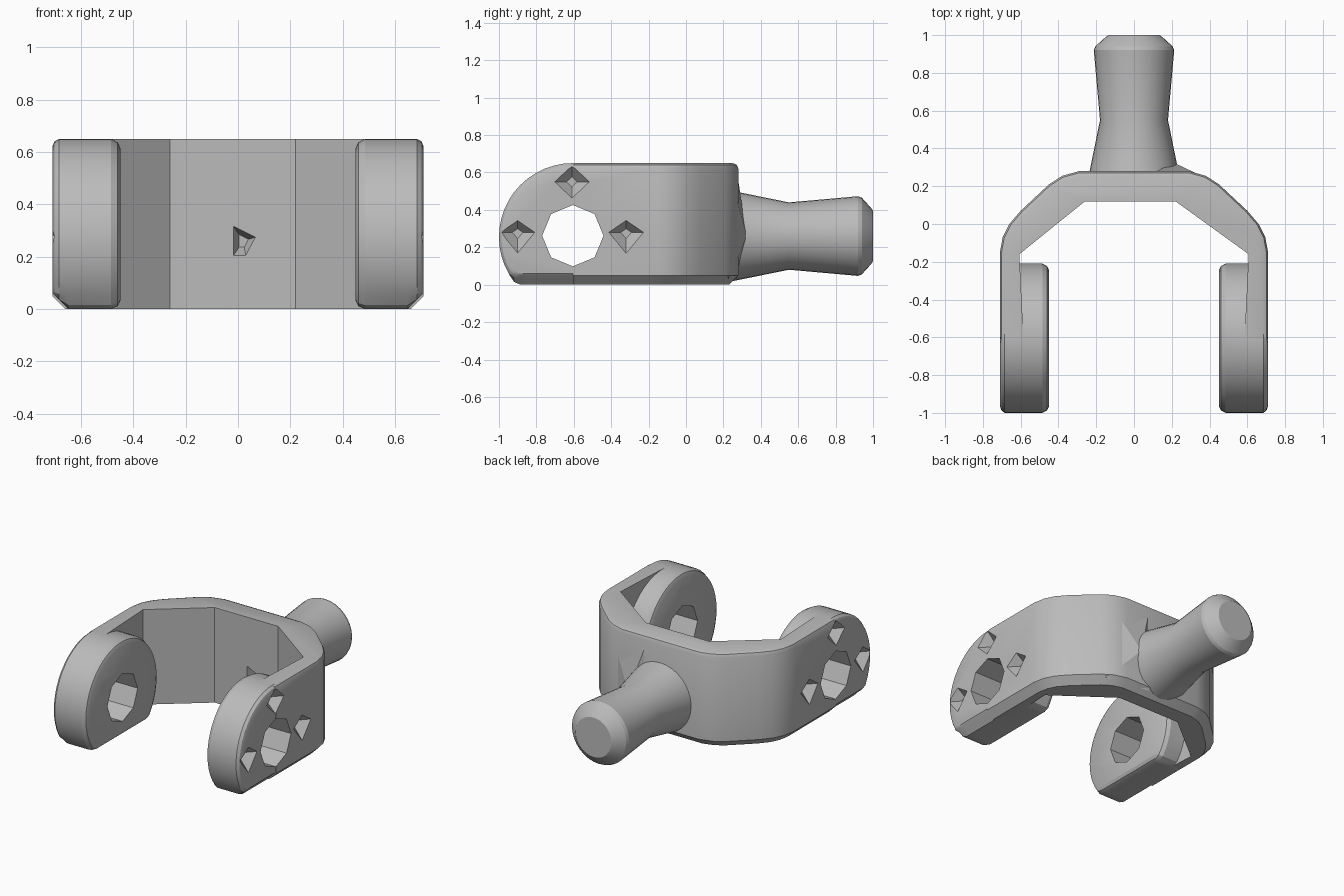
import bpy, bmesh
from math import sin, cos, tau, radians

cube = bpy.data.objects.get("Cube")
if cube:
    bpy.data.objects.remove(cube)

grey = bpy.data.materials.new("plain grey")
grey.use_nodes = True
grey.diffuse_color = (0.5, 0.5, 0.5, 1)
grey.node_tree.nodes["Principled BSDF"].inputs["Base Color"].default_value = (0.5, 0.5, 0.5, 1)


def finish(name, bm):
    bmesh.ops.recalc_face_normals(bm, faces=bm.faces)
    mesh = bpy.data.meshes.new(name)
    bm.to_mesh(mesh)
    bm.free()
    mesh.materials.append(grey)
    obj = bpy.data.objects.new(name, mesh)
    bpy.context.collection.objects.link(obj)
    return obj


def loft(name, rings):
    """Skin a list of equal-length point rings and cap both ends."""
    bm = bmesh.new()
    loops = [[bm.verts.new(p) for p in ring] for ring in rings]
    n = len(loops[0])
    for a, b in zip(loops, loops[1:]):
        for i in range(n):
            j = (i + 1) % n
            bm.faces.new((a[i], a[j], b[j], b[i]))
    bm.faces.new(loops[0])
    bm.faces.new(loops[-1])
    return finish(name, bm)


def cut(obj, cutters):
    for c in cutters:
        mod = obj.modifiers.new("cut", "BOOLEAN")
        mod.operation, mod.solver, mod.object = "DIFFERENCE", "EXACT", c
        with bpy.context.temp_override(object=obj, active_object=obj):
            bpy.ops.object.modifier_apply(modifier=mod.name)


def circle(r, n, turn=0):
    return [(r * cos(tau * (i + turn) / n), r * sin(tau * (i + turn) / n)) for i in range(n)]


CY, CZ = -0.605, 0.255   # pivot axis through both arms

# Yoke band: plan outline extruded upward
outer = [(0.71, CY), (0.71, -0.15), (0.695, -0.07), (0.66, 0.0), (0.6, 0.07),
         (0.45, 0.21), (0.38, 0.255), (0.29, 0.28)]
outer += [(-x, y) for x, y in reversed(outer)]
inner = [(-0.585, CY), (-0.607, -0.16), (-0.26, 0.12), (0.22, 0.12), (0.607, -0.16), (0.585, CY)]
bm = bmesh.new()
base = bm.faces.new([bm.verts.new((x, y, 0)) for x, y in outer + inner])
top = bmesh.ops.extrude_face_region(bm, geom=[base])
bmesh.ops.translate(bm, vec=(0, 0, 0.65), verts=[v for v in top["geom"] if isinstance(v, bmesh.types.BMVert)])
out_set = {(round(x, 3), round(y, 3)) for x, y in outer}


def rim(z):
    return [e for e in bm.edges if all(abs(v.co.z - z) < 0.001 and
            (round(v.co.x, 3), round(v.co.y, 3)) in out_set for v in e.verts)]


bmesh.ops.bevel(bm, geom=rim(0.65), offset=0.03, segments=2, profile=0.5, affect="EDGES")
bmesh.ops.bevel(bm, geom=rim(0), offset=0.05, segments=1, profile=0.5, affect="EDGES")
yoke = finish("yoke_band", bm)

# Round bosses on the arm ends, flattened and chamfered underneath
boss_steps = [(0.45, 0.36, 0.03), (0.46, 0.382, 0.01), (0.485, 0.395, 0), (0.65, 0.395, 0),
              (0.685, 0.395, 0.035), (0.702, 0.382, 0.052), (0.709, 0.362, 0.06)]
bosses = {}
for side, s in (("left", 1), ("right", -1)):
    bosses[s] = loft(side + "_boss", [[(s * x, CY + u, max(CZ + w, low)) for u, w in circle(r, 48)]
                                      for x, r, low in boss_steps])

# Pivot holes and tapered pits on the outer arm faces
kite = [(-0.095, 0), (0, 0.065), (0.095, 0), (0, -0.115)]
diamond = [(-0.095, 0), (0, 0.09), (0.095, 0), (0, -0.09)]
cutters = []
for s, boss in bosses.items():
    tools = [loft("hole_cutter", [[(s * x, CY + u, 0.262 + w) for u, w in circle(0.164, 8)] for x in (0.3, 0.9)])]
    for shape, y, z in ((kite, -0.9, 0.28), (kite, -0.32, 0.28), (diamond, -0.61, 0.55)):
        tools.append(loft("pit_cutter", [[(s * x, y + k * u, z + k * w) for u, w in shape]
                                         for x, k in ((0.73, 1.2), (0.65, 0.3))]))
    cut(boss, tools)
    cut(yoke, tools)
    cutters += tools

# Small pit in the middle of the inner wall
notch = [(-0.02, 0.32), (0.07, 0.275), (0.03, 0.2), (-0.02, 0.2)]
tool = loft("inner_pit_cutter", [[(0.02 + k * (x - 0.02), y, 0.26 + k * (z - 0.26)) for x, z in notch]
                                 for y, k in ((0.1, 1.1), (0.18, 0.4))])
cut(yoke, [tool])
for c in cutters + [tool]:
    bpy.data.objects.remove(c)

# Waisted stem at the back
stem_steps = [(0.2, 0.25), (0.28, 0.235), (0.55, 0.18), (0.92, 0.213), (0.94, 0.205), (0.99, 0.15), (1.0, 0.135)]
stem = loft("rear_stem", [[(u, y, 0.26 + w) for u, w in circle(r, 32)] for y, r in stem_steps])

# Faceted gusset beside the stem
bm = bmesh.new()
for p in [(0.42, 0.225, 0.03), (0.42, 0.225, 0.62), (0.21, 0.325, 0.26),
          (0.1, 0.27, 0.03), (0.1, 0.27, 0.62), (0.25, 0.2, 0.26)]:
    bm.verts.new(p)
bmesh.ops.convex_hull(bm, input=bm.verts)
gusset = finish("stem_gusset", bm)

# Smooth shading with crisp edges
for obj in bpy.context.view_layer.objects:
    obj.select_set(obj in (yoke, stem, *bosses.values()))
bpy.context.view_layer.objects.active = yoke
bpy.ops.object.shade_smooth_by_angle(angle=radians(25))
